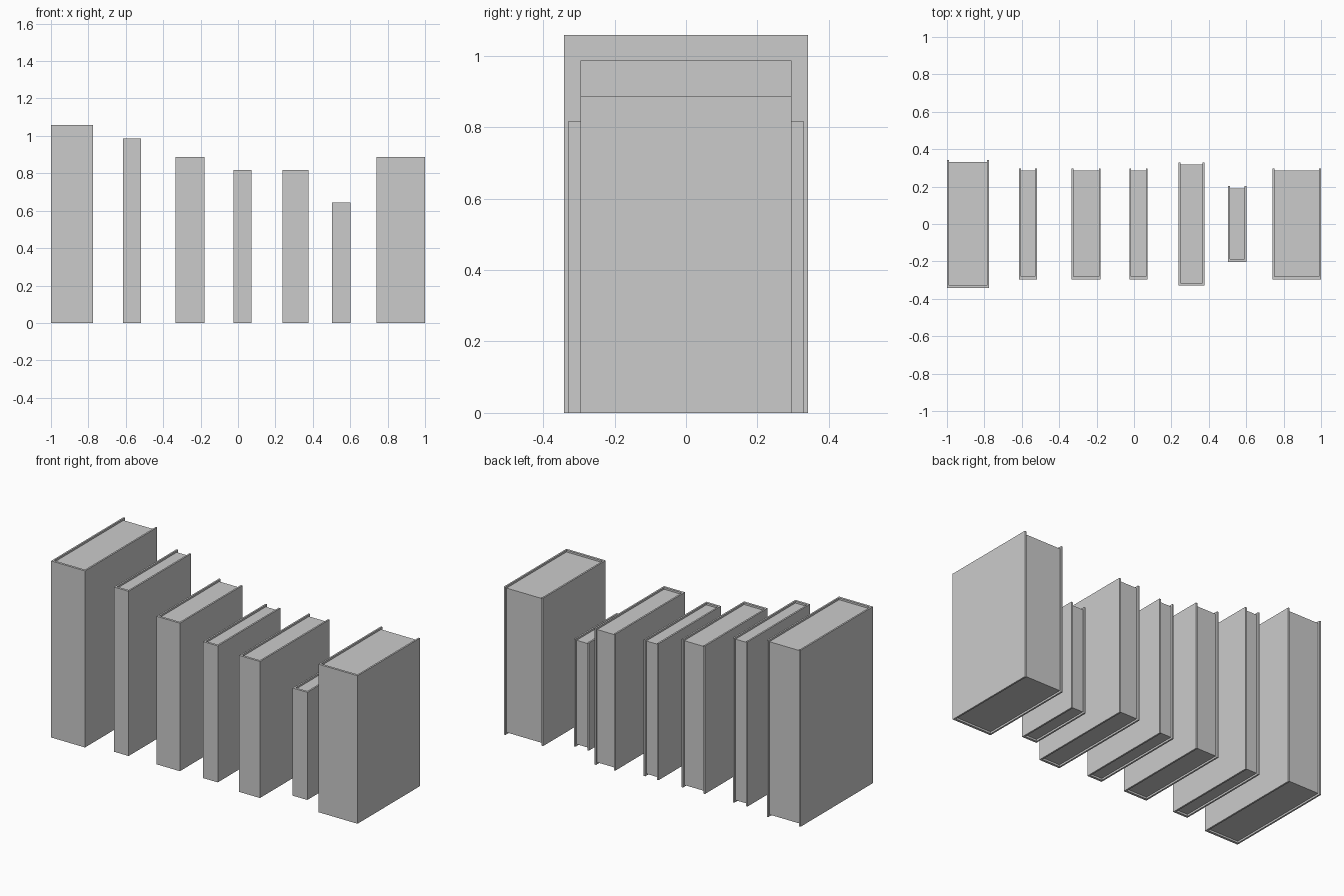
import bpy, bmesh

if "Cube" in bpy.data.objects:
    bpy.data.objects.remove(bpy.data.objects["Cube"])


def extrude_profile(name, pts, z0, z1):
    """Closed xy outline extruded from z0 to z1."""
    bm = bmesh.new()
    face = bm.faces.new([bm.verts.new((x, y, z0)) for x, y in pts])
    res = bmesh.ops.extrude_face_region(bm, geom=[face])
    top = [v for v in res["geom"] if isinstance(v, bmesh.types.BMVert)]
    bmesh.ops.translate(bm, verts=top, vec=(0, 0, z1 - z0))
    bmesh.ops.recalc_face_normals(bm, faces=bm.faces)
    mesh = bpy.data.meshes.new(name)
    bm.to_mesh(mesh)
    bm.free()
    obj = bpy.data.objects.new(name, mesh)
    bpy.context.collection.objects.link(obj)
    return obj


BOARD = 0.010   # cover board thickness
SPINE = 0.014   # spine thickness
LIP = 0.011     # overhang of the cover past the pages


def book(i, x0, x1, d, h):
    # U-shaped cover: spine at the front, boards at both sides
    a, b, s = x0 + BOARD, x1 - BOARD, -d + SPINE
    extrude_profile(f"book_cover_{i}",
                    [(x0, d), (x0, -d), (x1, -d), (x1, d),
                     (b, d), (b, s), (a, s), (a, d)], 0, h)
    # page block, set in from the cover edges
    e = d - LIP
    extrude_profile(f"book_pages_{i}",
                    [(a, s), (b, s), (b, e), (a, e)], LIP, h - LIP)


# x start, x end, half depth, height
books = [
    (-1.000, -0.775, 0.342, 1.058),
    (-0.615, -0.518, 0.296, 0.987),
    (-0.333, -0.178, 0.296, 0.887),
    (-0.025, 0.073, 0.296, 0.818),
    (0.238, 0.376, 0.329, 0.818),
    (0.503, 0.601, 0.202, 0.645),
    (0.740, 1.000, 0.296, 0.887),
]
for i, spec in enumerate(books, 1):
    book(i, *spec)
